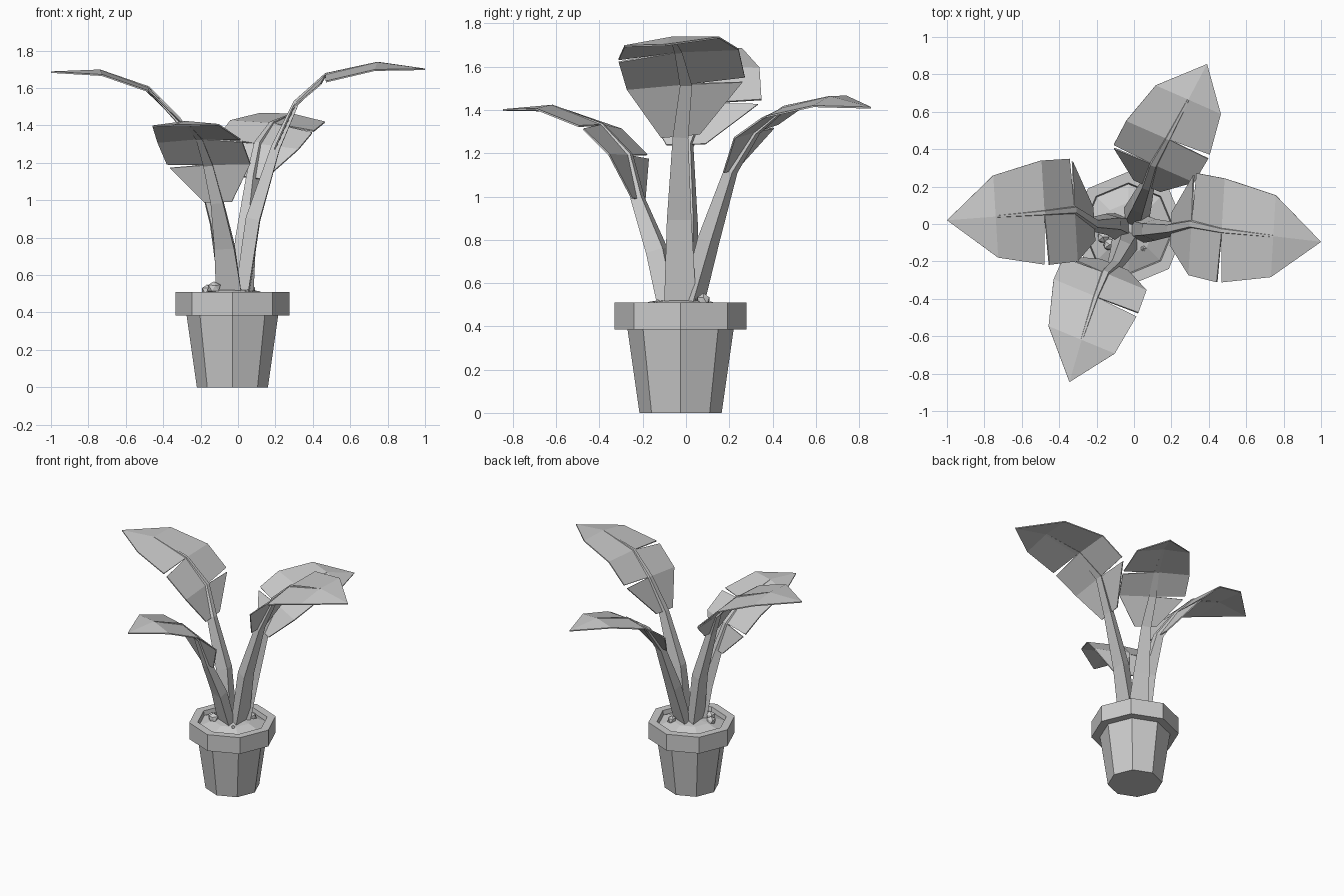
import bpy, bmesh, math, random
from mathutils import Vector as V

if "Cube" in bpy.data.objects:
    bpy.data.objects.remove(bpy.data.objects["Cube"])

random.seed(3)
CX, CY = -0.03, -0.025


def make(name, bm):
    bmesh.ops.recalc_face_normals(bm, faces=bm.faces)
    me = bpy.data.meshes.new(name)
    bm.to_mesh(me)
    bm.free()
    ob = bpy.data.objects.new(name, me)
    bpy.context.collection.objects.link(ob)
    return ob


def lathe(name, profile, n=8):
    bm = bmesh.new()
    vs = [bm.verts.new((CX + r, CY, z)) for r, z in profile]
    es = [bm.edges.new(p) for p in zip(vs, vs[1:])]
    bmesh.ops.spin(bm, geom=vs + es, cent=(CX, CY, 0), axis=(0, 0, 1),
                   angle=2 * math.pi, steps=n)
    bmesh.ops.remove_doubles(bm, verts=bm.verts, dist=1e-4)
    return make(name, bm)


# Pot with heavy rim, and the soil mound
lathe("pot", [(0, 0), (.19, 0), (.245, .385), (.305, .385), (.305, .51),
              (.245, .51), (.235, .46)])
lathe("soil", [(.245, .475), (.14, .515), (0, .53)])

# Pebbles on the soil
for i, (x, y, z, r) in enumerate([(-.13, -.11, .53, .036), (-.165, -.07, .515, .034),
                                  (.065, .08, .52, .03), (.05, -.13, .505, .02)]):
    bm = bmesh.new()
    bmesh.ops.create_icosphere(bm, subdivisions=1, radius=r)
    for v in bm.verts:
        v.co = v.co * random.uniform(.85, 1.15) + V((x, y, z))
    make(f"pebble_{i + 1}", bm)


# Tapering four-sided stalk that runs on as the midrib
def stalk(name, pts, side):
    bm = bmesh.new()
    widths = [.075, .057, .036, .028, .018, .008]
    depths = [.035, .038, .024, .016, .01, .005]
    rings = []
    for i, (p, w, h) in enumerate(zip(pts, widths, depths)):
        t = pts[min(i + 1, len(pts) - 1)] - pts[max(i - 1, 0)]
        s = (side - side.project(t)).normalized()
        up = t.cross(s).normalized()
        if up.z < 0:
            up = -up
        rings.append([bm.verts.new(p + s * a * w + up * b * h)
                      for a, b in ((-1, -1), (1, -1), (.55, 1), (-.55, 1))])
    for a, b in zip(rings, rings[1:]):
        for k in range(4):
            bm.faces.new((a[k], a[k - 1], b[k - 1], b[k]))
    bm.faces.new(rings[0])
    bm.faces.new(rings[-1])
    make(name, bm)


# Creased blade with one split on each side
def blade(name, rib, side, scale):
    bm = bmesh.new()
    widths = [.09, .275, .28, .22, 0]
    drops = [0, 0, .015, .02, 0]
    mid = [bm.verts.new(p) for p in rib]
    for sgn, split in ((1, 1), (-1, 2)):
        e = [p + side * sgn * w * scale - V((0, 0, d))
             for p, w, d in zip(rib, widths, drops)]
        low = [bm.verts.new(p) for p in e[:4]] + [mid[4]]
        high = list(low)
        low[split].co = e[split].lerp(e[split - 1], .06)
        high[split] = bm.verts.new(e[split].lerp(e[split + 1], .06))
        for i in range(4):
            f = [mid[i], high[i], low[i + 1]]
            bm.faces.new(f if i == 3 else f + [mid[i + 1]])
    ob = make(name, bm)
    m = ob.modifiers.new("thickness", 'SOLIDIFY')
    m.thickness = .008
    m.offset = 0


# name, side direction, scale, stalk foot and bend, midrib from blade base to tip
LEAVES = [
    ("right", (.06, 1, .09), 1,
     [(.02, -.025, .49), (.08, -.03, .9)],
     [(.2, -.025, 1.28), (.31, 0, 1.52), (.47, -.035, 1.67), (.745, -.065, 1.735), (1, -.095, 1.70)]),
    ("left", (-.06, 1, .03), 1,
     [(-.06, -.015, .49), (-.11, 0, .88)],
     [(-.215, 0, 1.24), (-.32, .075, 1.43), (-.48, .06, 1.6), (-.74, .04, 1.695), (-1, .02, 1.685)]),
    ("back", (-.91, .4, .12), .87,
     [(0, .02, .49), (.03, .1, .8)],
     [(.07, .205, 1.12), (.105, .32, 1.3), (.18, .455, 1.41), (.29, .665, 1.46), (.39, .855, 1.41)]),
    ("front", (-.92, .38, -.02), .87,
     [(-.035, -.07, .49), (-.06, -.13, .75)],
     [(-.105, -.22, .99), (-.155, -.265, 1.19), (-.205, -.39, 1.33), (-.28, -.62, 1.42), (-.345, -.845, 1.40)]),
]
for name, side, scale, foot, rib in LEAVES:
    side = V(side).normalized()
    foot, rib = [V(p) for p in foot], [V(p) for p in rib]
    stalk(name + "_stalk", foot + rib[:4], side)
    blade(name + "_leaf", rib, side, scale)
